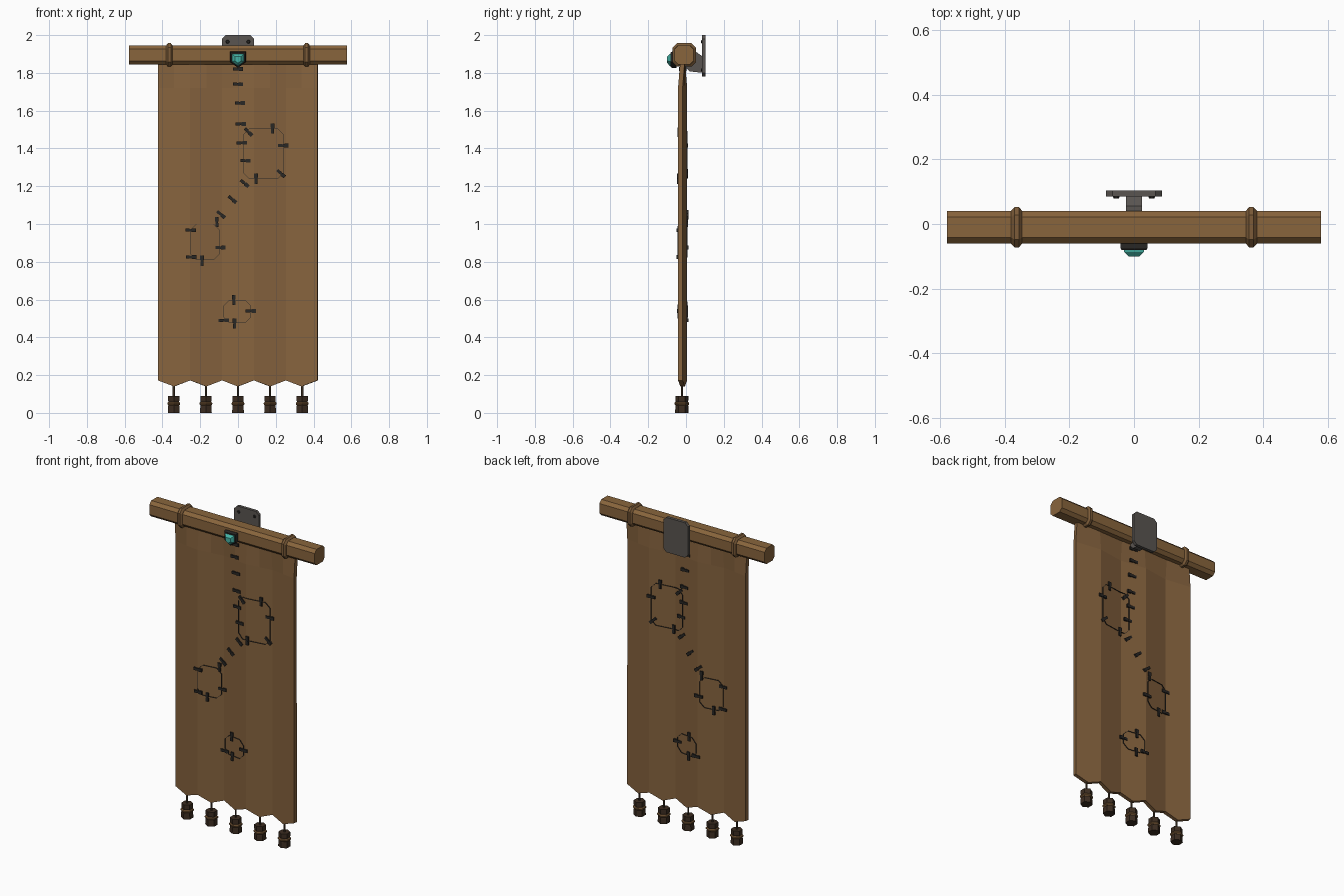
import bpy, bmesh, math
from mathutils import Vector

if "Cube" in bpy.data.objects:
    bpy.data.objects.remove(bpy.data.objects["Cube"])


def material(name, r, g, b):
    m = bpy.data.materials.new(name)
    m.use_nodes = True
    m.diffuse_color = (r, g, b, 1)
    m.node_tree.nodes["Principled BSDF"].inputs["Base Color"].default_value = (r, g, b, 1)
    return m


WOOD = material("pole wood", 0.25, 0.13, 0.046)
CLOTH = material("brown cloth", 0.24, 0.125, 0.048)
BAND = material("band leather", 0.2, 0.105, 0.04)
DARK = material("dark leather", 0.045, 0.026, 0.015)
CORD = material("cord", 0.07, 0.045, 0.025)
IRON = material("grey iron", 0.1, 0.09, 0.082)
BLACK = material("dark iron", 0.022, 0.02, 0.018)
GEM = material("teal gem", 0.06, 0.45, 0.38)

AXES = {"x": lambda u, v, w: (w, u, v),
        "y": lambda u, v, w: (u, w, v),
        "z": lambda u, v, w: (u, v, w)}


def finish(name, bm, mat):
    bmesh.ops.recalc_face_normals(bm, faces=bm.faces)
    mesh = bpy.data.meshes.new(name)
    bm.to_mesh(mesh)
    bm.free()
    mesh.materials.append(mat)
    ob = bpy.data.objects.new(name, mesh)
    bpy.context.collection.objects.link(ob)
    return ob


def loft(name, mat, outline, layers, axis, centre=(0, 0, 0)):
    """Closed solid: an outline repeated at (position, scale) along an axis."""
    bm = bmesh.new()
    c = Vector(centre)
    rings = [[bm.verts.new(c + Vector(AXES[axis](u * s, v * s, w))) for u, v in outline]
             for w, s in layers]
    n = len(outline)
    for a, b in zip(rings, rings[1:]):
        for i in range(n):
            bm.faces.new((a[i], a[(i + 1) % n], b[(i + 1) % n], b[i]))
    bm.faces.new(rings[0])
    bm.faces.new(rings[-1])
    return finish(name, bm, mat)


def chamfered(w, h, c):
    """Rectangle with half sizes w, h and cut corners."""
    return [(w, h - c), (w - c, h), (c - w, h), (-w, h - c),
            (-w, c - h), (c - w, -h), (w - c, -h), (w, c - h)]


def polygon(n, r, turn=0):
    return [(r * math.cos(turn + math.tau * i / n), r * math.sin(turn + math.tau * i / n))
            for i in range(n)]


# Pole with two raised bands
POLE = (0, -0.01, 1.895)
pole_section = chamfered(0.05, 0.05, 0.019)
loft("pole", WOOD, pole_section, [(-0.578, 1), (0.578, 1)], "x", POLE)
for side, x in (("left", 0.363), ("right", -0.363)):
    loft(side + "_pole_band", BAND, pole_section,
         [(-0.017, 1.02), (-0.007, 1.24), (0.007, 1.24), (0.017, 1.02)], "x", (x, POLE[1], POLE[2]))

# Pleated cloth with a zigzag hem
STEP = 0.085
MID_Y = -0.018


def pleat(x):
    """Depth of the folded cloth at x: a zigzag of five panels."""
    t = (x / (2 * STEP) + 0.5) % 2
    return MID_Y + 0.012 * (1 - 2 * (t if t <= 1 else 2 - t))


bm = bmesh.new()
rows = []
for row in range(3):
    verts = []
    for i in range(11):
        x = (i - 5) * STEP
        z = ((0.14 if i % 2 else 0.172), 1.72, 1.87)[row]
        verts.append(bm.verts.new((x * 0.993, MID_Y if row == 2 else pleat(x), z)))
    rows.append(verts)
for a, b in zip(rows, rows[1:]):
    for i in range(10):
        bm.faces.new((a[i], a[i + 1], b[i + 1], b[i]))
cloth = finish("cloth", bm, CLOTH)
mod = cloth.modifiers.new("thickness", "SOLIDIFY")
mod.thickness = 0.024
mod.offset = 0

# Stitches pinched at the waist, passing through the cloth: x, z, angle
stitch_outline = [(0.027, 0.01), (0.006, 0.01), (0, 0.006), (-0.006, 0.008), (-0.027, 0.008),
                  (-0.027, -0.008), (-0.006, -0.008), (0, -0.006), (0.006, -0.01), (0.027, -0.01)]
stitches = [
    (0, 1.82, 0), (0, 1.74, 0), (0.01, 1.64, 0), (0.015, 1.53, 0), (0.02, 1.43, 0), (0.04, 1.335, 0),
    (0.035, 1.215, -40), (-0.03, 1.13, -40), (-0.09, 1.05, -40),
    (0.055, 1.487, -45), (0.183, 1.505, 90), (0.24, 1.415, 0), (0.228, 1.267, -42), (0.095, 1.24, 90),
    (-0.112, 1.01, 90), (-0.25, 0.967, 0), (-0.093, 0.875, 0), (-0.19, 0.805, 90), (-0.248, 0.825, 0),
    (-0.022, 0.597, 90), (0.068, 0.54, 0), (-0.018, 0.473, 90), (-0.075, 0.49, 0)]
for i, (x, z, angle) in enumerate(stitches):
    ob = loft(f"stitch_{i + 1}", BLACK, stitch_outline, [(-0.02, 1), (0.02, 1)], "y")
    ob.location = (x, pleat(x), z)
    ob.rotation_euler.y = -math.radians(angle)


# Thin thread loops joining the stitches
def thread_loop(name, x0, x1, z0, z1):
    cx, cz = (x0 + x1) / 2, (z0 + z1) / 2
    corners = chamfered((x1 - x0) / 2, (z1 - z0) / 2, 0.03)
    bm = bmesh.new()
    pairs = []
    for i, (u, v) in enumerate(corners):
        u2, v2 = corners[(i + 1) % len(corners)]
        for k in range(4):
            x, z = cx + u + (u2 - u) * k / 4, cz + v + (v2 - v) * k / 4
            pairs.append([bm.verts.new((x, pleat(x) + d, z)) for d in (-0.017, 0.017)])
    for i, (a, b) in enumerate(pairs):
        c, d = pairs[(i + 1) % len(pairs)]
        bm.faces.new((a, b, d, c))
    ob = finish(name, bm, BLACK)
    m = ob.modifiers.new("thickness", "SOLIDIFY")
    m.thickness = 0.002
    m.offset = 0


thread_loop("upper_thread", 0.03, 0.24, 1.24, 1.505)
thread_loop("middle_thread", -0.25, -0.1, 0.81, 1.0)
thread_loop("lower_thread", -0.075, 0.068, 0.477, 0.597)

# Tassels: cord, hexagonal bead and band
hexagon = polygon(6, 1, math.pi / 6)
for i in range(5):
    at = ((i - 2) * 2 * STEP, -0.022, 0)
    loft(f"tassel_cord_{i + 1}", CORD, polygon(6, 0.006), [(0.08, 1), (0.16, 1)], "z", at)
    loft(f"tassel_bead_{i + 1}", DARK, hexagon,
         [(0, 0.036), (0.035, 0.034), (0.05, 0.03), (0.065, 0.034), (0.09, 0.034)], "z", at)
    loft(f"tassel_band_{i + 1}", BAND, hexagon,
         [(0.04, 0.034), (0.046, 0.039), (0.052, 0.039), (0.058, 0.034)], "z", at)

# Wall bracket: plate, arm and bolts
loft("wall_plate", IRON, chamfered(0.086, 0.11, 0.02), [(0.085, 1), (0.104, 1)], "y", (0, 0, 1.89))
arm_profile = [(0.09, 1.8), (0.09, 1.885), (0.055, 1.91), (0.03, 1.91), (-0.005, 1.83), (0.02, 1.808)]
loft("bracket_arm", IRON, arm_profile, [(-0.025, 1), (0.025, 1)], "x")
for x in (-0.055, 0.055):
    for z in (1.815, 1.965):
        loft("plate_bolt", BLACK, polygon(6, 0.011), [(0.079, 0.7), (0.086, 1)], "y", (x, 0, z))

# Shield-shaped gem in a dark setting
shield = [(-0.042, 0.04), (0.042, 0.04), (0.042, -0.015), (0, -0.045), (-0.042, -0.015)]
loft("gem_setting", BLACK, shield, [(-0.05, 1), (-0.074, 1), (-0.081, 0.9)], "y", (0, 0, 1.872))
loft("gem", GEM, shield, [(-0.078, 0.76), (-0.086, 0.72), (-0.1, 0.4)], "y", (0, 0, 1.87))
